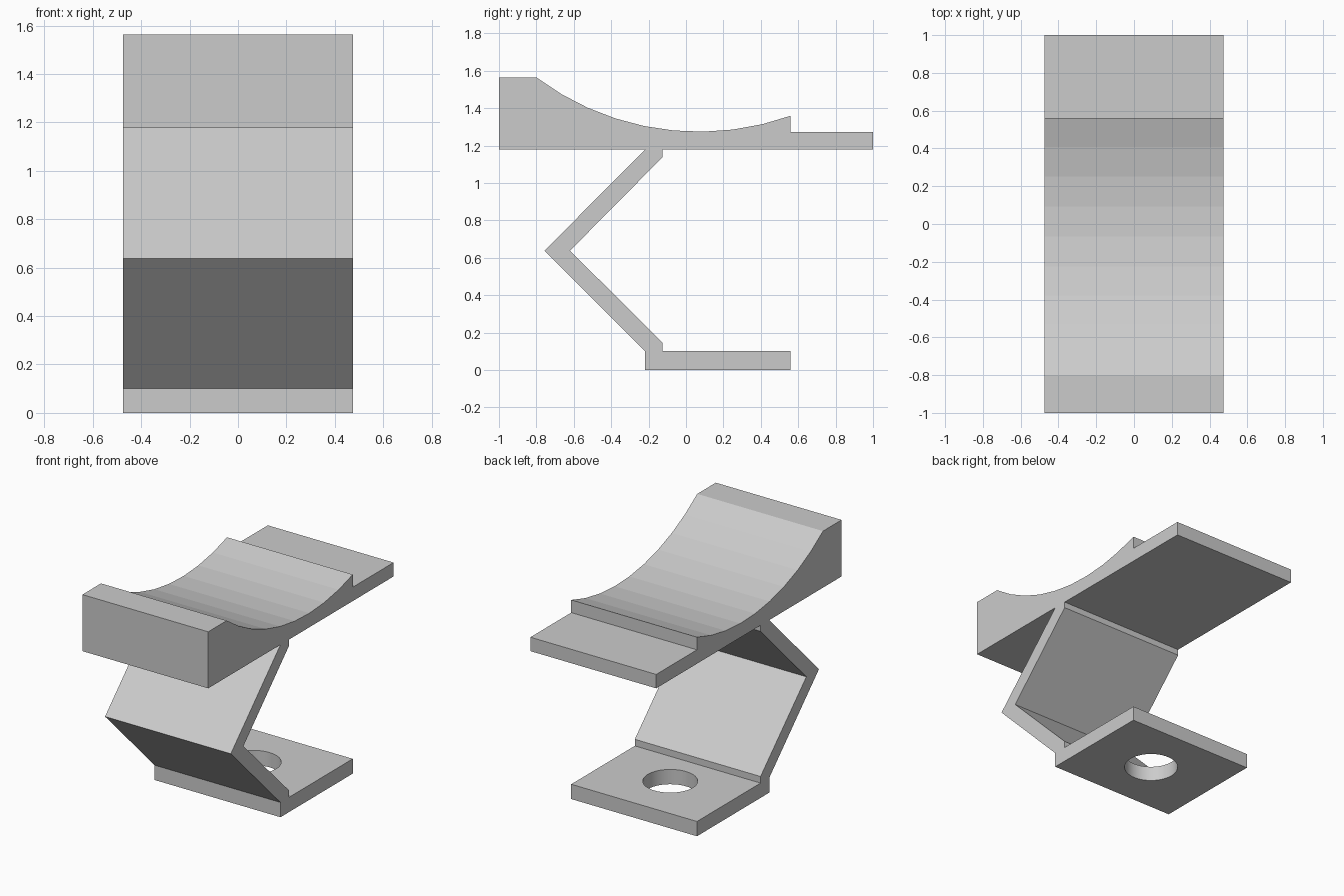
import bpy, bmesh, math

if "Cube" in bpy.data.objects:
    bpy.data.objects.remove(bpy.data.objects["Cube"])

HALF_W = 0.475
HOLE_Y, HOLE_R = 0.17, 0.17

# Concave saddle: nine flat facets on an arc
R, CY, CZ = 1.45, 0.07, 2.724
a0, a1 = math.asin((-0.80 - CY) / R), math.asin((0.56 - CY) / R)
saddle = []
for i in range(10):
    a = a0 + (a1 - a0) * i / 9
    saddle.append((CY + R * math.sin(a), CZ - R * math.cos(a)))

# Side profile (y, z): top plate, bent strut and foot in one outline
profile = [(-0.22, 1.178), (-1, 1.178), (-1, 1.564)] + saddle + [
    (0.56, 1.273), (1, 1.273), (1, 1.178), (-0.126, 1.178),
    (-0.126, 1.137), (-0.62, 0.638), (-0.126, 0.146), (-0.126, 0.101),
    (0.56, 0.101), (0.56, 0), (-0.22, 0), (-0.22, 0.101), (-0.756, 0.638)]

bm = bmesh.new()
face = bm.faces.new([bm.verts.new((-HALF_W, y, z)) for y, z in profile])
ext = bmesh.ops.extrude_face_region(bm, geom=[face])
moved = [g for g in ext["geom"] if isinstance(g, bmesh.types.BMVert)]
bmesh.ops.translate(bm, verts=moved, vec=(2 * HALF_W, 0, 0))
bmesh.ops.recalc_face_normals(bm, faces=bm.faces)
mesh = bpy.data.meshes.new("spring_bracket")
bm.to_mesh(mesh)
bm.free()
bracket = bpy.data.objects.new("spring_bracket", mesh)
bpy.context.collection.objects.link(bracket)

# Round screw hole through the foot
bpy.ops.mesh.primitive_cylinder_add(vertices=48, radius=HOLE_R, depth=0.3,
                                    location=(0, HOLE_Y, 0.05))
cutter = bpy.context.object
cutter.name = "hole_cutter"
cutter.hide_render = True
mod = bracket.modifiers.new("screw_hole", 'BOOLEAN')
mod.operation, mod.solver, mod.object = 'DIFFERENCE', 'EXACT', cutter
bpy.ops.object.select_all(action='DESELECT')
bracket.select_set(True)
bpy.context.view_layer.objects.active = bracket
bpy.ops.object.modifier_apply(modifier=mod.name)
bpy.data.objects.remove(cutter)

# Smooth only the hole wall
for p in bracket.data.polygons:
    c = p.center
    p.use_smooth = (abs(p.normal.z) < 0.01 and c.z < 0.09
                    and math.hypot(c.x, c.y - HOLE_Y) < HOLE_R + 0.01)
bpy.ops.object.select_all(action='DESELECT')
for e in bracket.data.edges:
    v1, v2 = (bracket.data.vertices[i].co for i in e.vertices)
    e.use_edge_sharp = abs(v1.z - v2.z) < 1e-4
